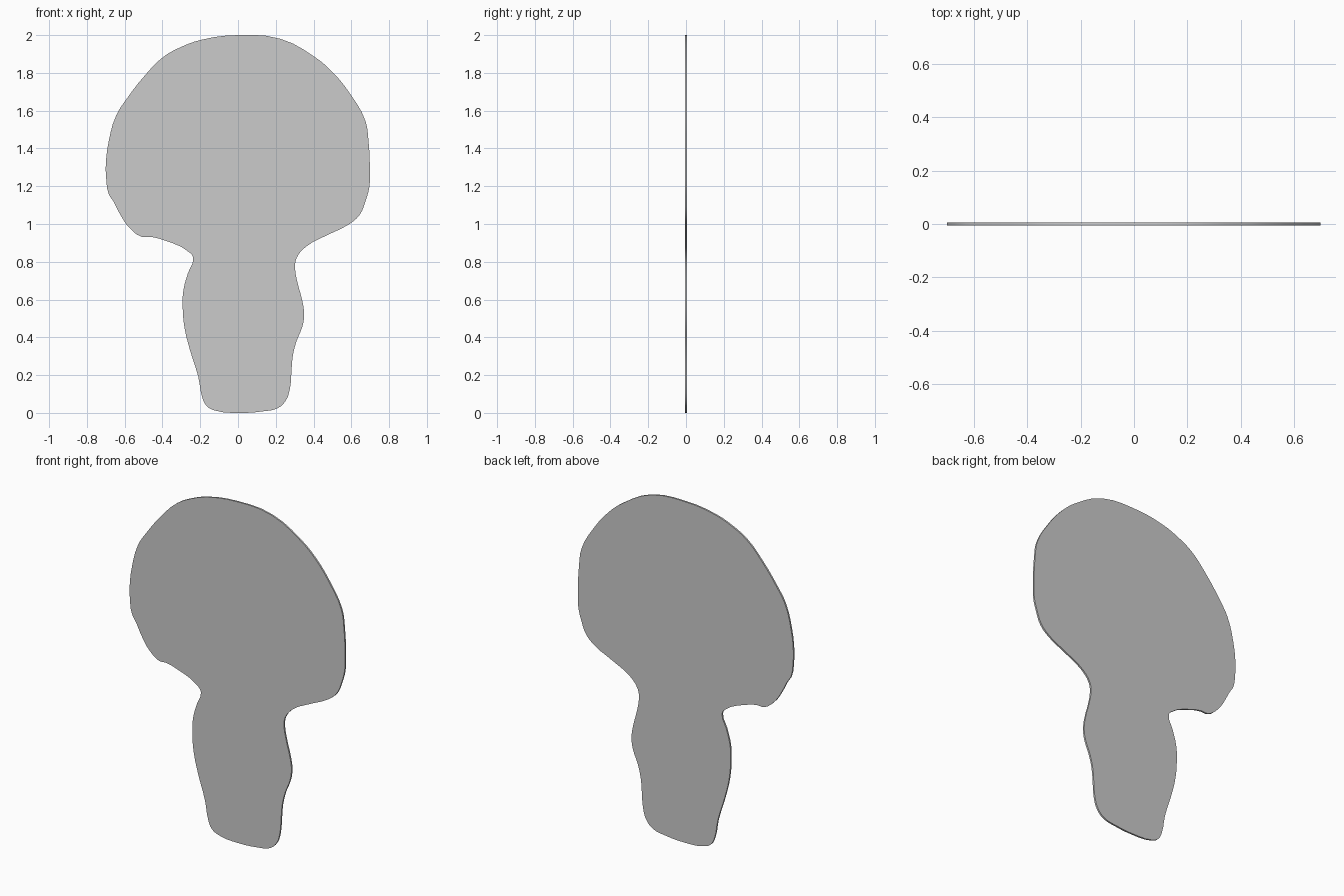
import bpy
import bmesh
import math

if "Cube" in bpy.data.objects:
    bpy.data.objects.remove(bpy.data.objects["Cube"])

THICKNESS = 0.01

# Outline of the treetop-shaped plate in the x-z plane, counter-clockwise from the base
STEM_RIGHT = [
    (0.01, 0.0), (0.13, 0.008), (0.21, 0.025), (0.253, 0.065), (0.275, 0.13),
    (0.283, 0.22), (0.29, 0.30), (0.31, 0.38), (0.34, 0.455), (0.35, 0.52),
    (0.34, 0.595), (0.315, 0.69), (0.302, 0.77), (0.31, 0.82), (0.36, 0.88)]
CROWN = [
    (0.47, 0.94), (0.59, 1.0), (0.645, 1.05), (0.675, 1.12), (0.695, 1.195),
    (0.698, 1.26), (0.69, 1.45), (0.675, 1.545), (0.60, 1.68), (0.50, 1.805),
    (0.405, 1.885), (0.225, 1.98), (0.0, 2.0), (-0.195, 1.975), (-0.295, 1.94),
    (-0.395, 1.885), (-0.49, 1.79), (-0.595, 1.655), (-0.645, 1.575),
    (-0.685, 1.435), (-0.70, 1.31), (-0.698, 1.245), (-0.685, 1.16),
    (-0.66, 1.12), (-0.615, 1.035), (-0.575, 0.98), (-0.51, 0.932),
    (-0.465, 0.932), (-0.395, 0.915), (-0.255, 0.848)]
STEM_LEFT = [
    (-0.237, 0.82), (-0.265, 0.74), (-0.289, 0.65), (-0.293, 0.565),
    (-0.284, 0.455), (-0.255, 0.335), (-0.21, 0.19), (-0.19, 0.085),
    (-0.165, 0.035), (-0.12, 0.012)]
outline = STEM_RIGHT + CROWN + STEM_LEFT

# Filled, smoothly interpolated curve with a thin extrusion
curve = bpy.data.curves.new("plate_outline", 'CURVE')
curve.dimensions = '2D'
curve.fill_mode = 'BOTH'
curve.resolution_u = 3
curve.extrude = THICKNESS / 2
spline = curve.splines.new('BEZIER')
spline.bezier_points.add(len(outline) - 1)
spline.use_cyclic_u = True
for bp, (x, z) in zip(spline.bezier_points, outline):
    bp.co = (x, z, 0)
    bp.handle_left_type = bp.handle_right_type = 'AUTO'

plate = bpy.data.objects.new("silhouette_plate", curve)
plate.rotation_euler.x = math.pi / 2
bpy.context.collection.objects.link(plate)
bpy.context.view_layer.objects.active = plate
plate.select_set(True)
bpy.ops.object.convert(target='MESH')
bpy.ops.object.transform_apply(location=False, rotation=True, scale=False)

# Weld caps to the rim so the plate is one closed solid
plate = bpy.context.object
bm = bmesh.new()
bm.from_mesh(plate.data)
bmesh.ops.remove_doubles(bm, verts=bm.verts, dist=0.0005)
bmesh.ops.recalc_face_normals(bm, faces=bm.faces)
bm.to_mesh(plate.data)
bm.free()
bpy.ops.object.shade_smooth_by_angle(angle=math.radians(30))
